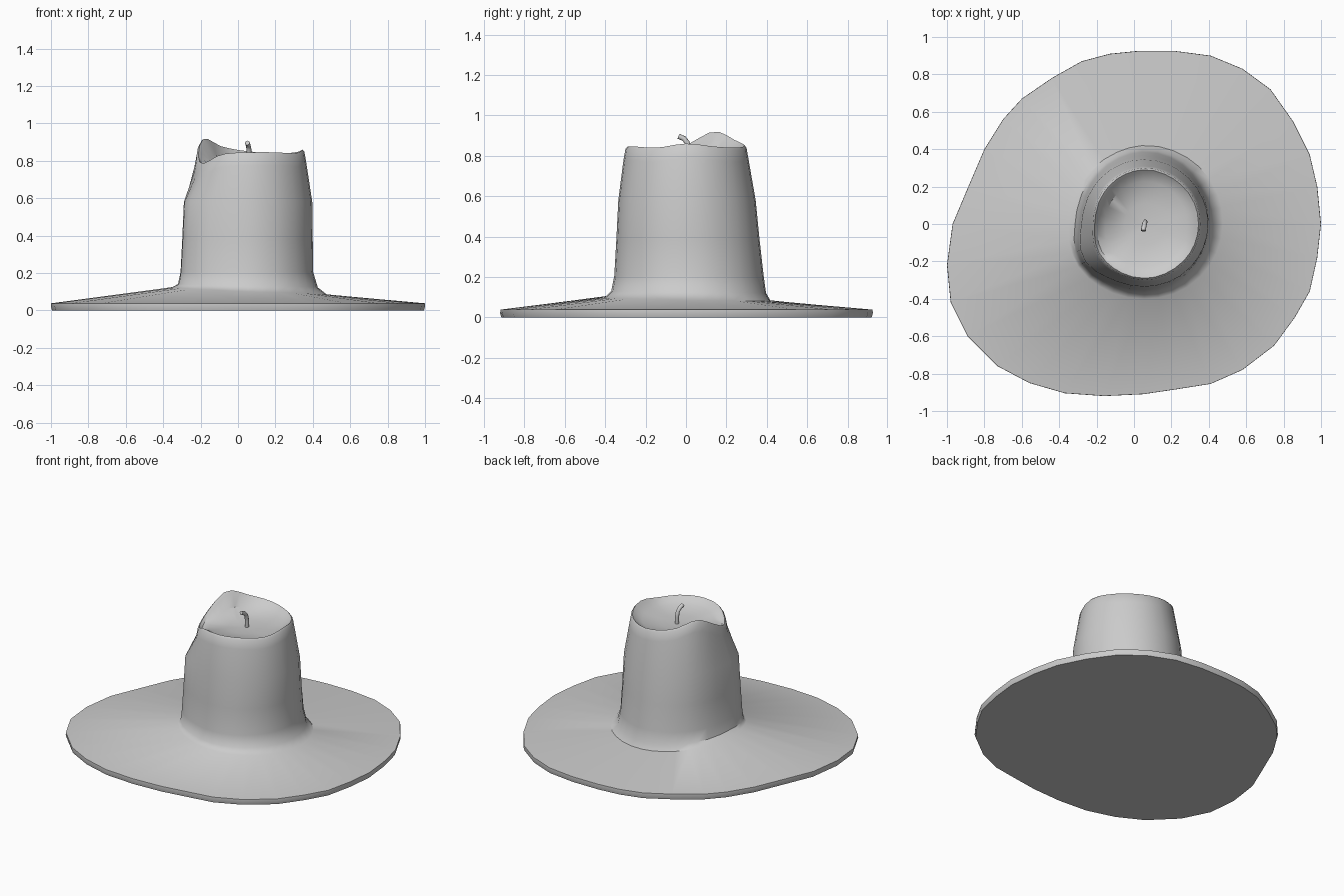
import bpy, bmesh, math
from mathutils import Vector

if "Cube" in bpy.data.objects:
    bpy.data.objects.remove(bpy.data.objects["Cube"])

CX = 0.06  # candle axis

# Irregular outline of the spread wax base (counter-clockwise from +x)
outline = [(1, 0), (.98, .2), (.94, .37), (.85, .55), (.73, .72), (.58, .83), (.41, .9),
           (.22, .925), (.02, .925), (-.13, .91), (-.28, .87), (-.44, .78), (-.6, .67),
           (-.7, .56), (-.8, .4), (-.89, .19), (-.97, 0), (-1, -.22), (-.98, -.42),
           (-.89, -.6), (-.73, -.76), (-.56, -.85), (-.37, -.905), (-.16, -.92),
           (.05, -.91), (.22, -.885), (.41, -.855), (.58, -.78), (.75, -.65), (.86, -.5),
           (.94, -.36), (.98, -.18)]
angles = [math.atan2(y, x - CX) % math.tau for x, y in outline]


def around(values, a):
    """Smooth periodic interpolation of values spaced evenly round the axis."""
    n = len(values)
    t = a / math.tau * n
    i = int(t)
    f = t - i
    p0, p1, p2, p3 = (values[(i + k) % n] for k in (-1, 0, 1, 2))
    return p1 + .5 * f * (p2 - p0 + f * (2*p0 - 5*p1 + 4*p2 - p3 + f * (3*(p1 - p2) + p3 - p0)))


def ring(radii, heights):
    return [Vector((CX + around(radii, a) * math.cos(a),
                    around(radii, a) * math.sin(a), around(heights, a))) for a in angles]


def base_ring(z, inset=0.0):
    pts = []
    for x, y in outline:
        p = Vector((x, y, 0)) * (1 - inset)
        p.z = z
        pts.append(p)
    return pts


# Wavy rim: one value every 30 degrees, peak at the left and a spill notch beside it
rim_z = [.86, .845, .84, .85, .875, .92, .85, .785, .835, .845, .845, .84]
rim_r = [.295, .295, .295, .30, .295, .285, .28, .30, .30, .30, .295, .295]
mid_r = [.337, .337, .34, .345, .345, .34, .342, .378, .345, .335, .335, .335]
low_r = [.342, .355, .375, .385, .375, .36, .358, .40, .365, .355, .35, .342]
foot_r = [.415, .42, .42, .42, .41, .41, .41, .425, .41, .40, .405, .41]
foot_z = [.085, .082, .08, .08, .09, .11, .125, .12, .11, .10, .095, .09]

# Rings from underside, over the brim, up the wall and into the wax pool
rings = [
    base_ring(0, .006),
    base_ring(.02),
    base_ring(.038, .001),
    ring(foot_r, foot_z),
    ring([(a + 2*b) / 3 for a, b in zip(foot_r, low_r)], [z * .45 + .085 for z in foot_z]),
    ring(low_r, [.205]),
    ring([(a + b) / 2 for a, b in zip(low_r, mid_r)], [.38]),
    ring(mid_r, [.58]),
    ring([r + .010 for r in rim_r], [z - .07 for z in rim_z]),
    ring(rim_r, [z - .012 for z in rim_z]),
    ring([r - .010 for r in rim_r], rim_z),
    ring([r - .026 for r in rim_r], [z - .014 for z in rim_z]),
    ring([r * .76 for r in rim_r], [z * .3 + .552 for z in rim_z]),
    ring([.11], [.79]),
]

# Candle body with melted base
bm = bmesh.new()
loops = [[bm.verts.new(p) for p in r] for r in rings]
n = len(outline)
for lo, hi in zip(loops, loops[1:]):
    for i in range(n):
        j = (i + 1) % n
        bm.faces.new((lo[i], lo[j], hi[j], hi[i]))
bm.faces.new(loops[0][::-1])
centre = bm.verts.new((CX, 0, .785))
for i in range(n):
    bm.faces.new((loops[-1][i], loops[-1][(i + 1) % n], centre))
mesh = bpy.data.meshes.new("melted_candle")
bm.to_mesh(mesh)
bm.free()
candle = bpy.data.objects.new("melted_candle", mesh)
bpy.context.collection.objects.link(candle)
bpy.context.view_layer.objects.active = candle
candle.select_set(True)
bpy.ops.object.shade_smooth_by_angle(angle=math.radians(40))

# Bent wick
curve = bpy.data.curves.new("wick", 'CURVE')
curve.dimensions = '3D'
curve.bevel_depth = .013
curve.bevel_resolution = 2
curve.use_fill_caps = True
path = [(.06, .012, .77), (.06, .012, .83), (.058, .006, .865), (.054, -.01, .885), (.05, -.036, .896)]
spline = curve.splines.new('POLY')
spline.points.add(len(path) - 1)
for pt, co in zip(spline.points, path):
    pt.co = (*co, 1)
wick = bpy.data.objects.new("wick", curve)
bpy.context.collection.objects.link(wick)
